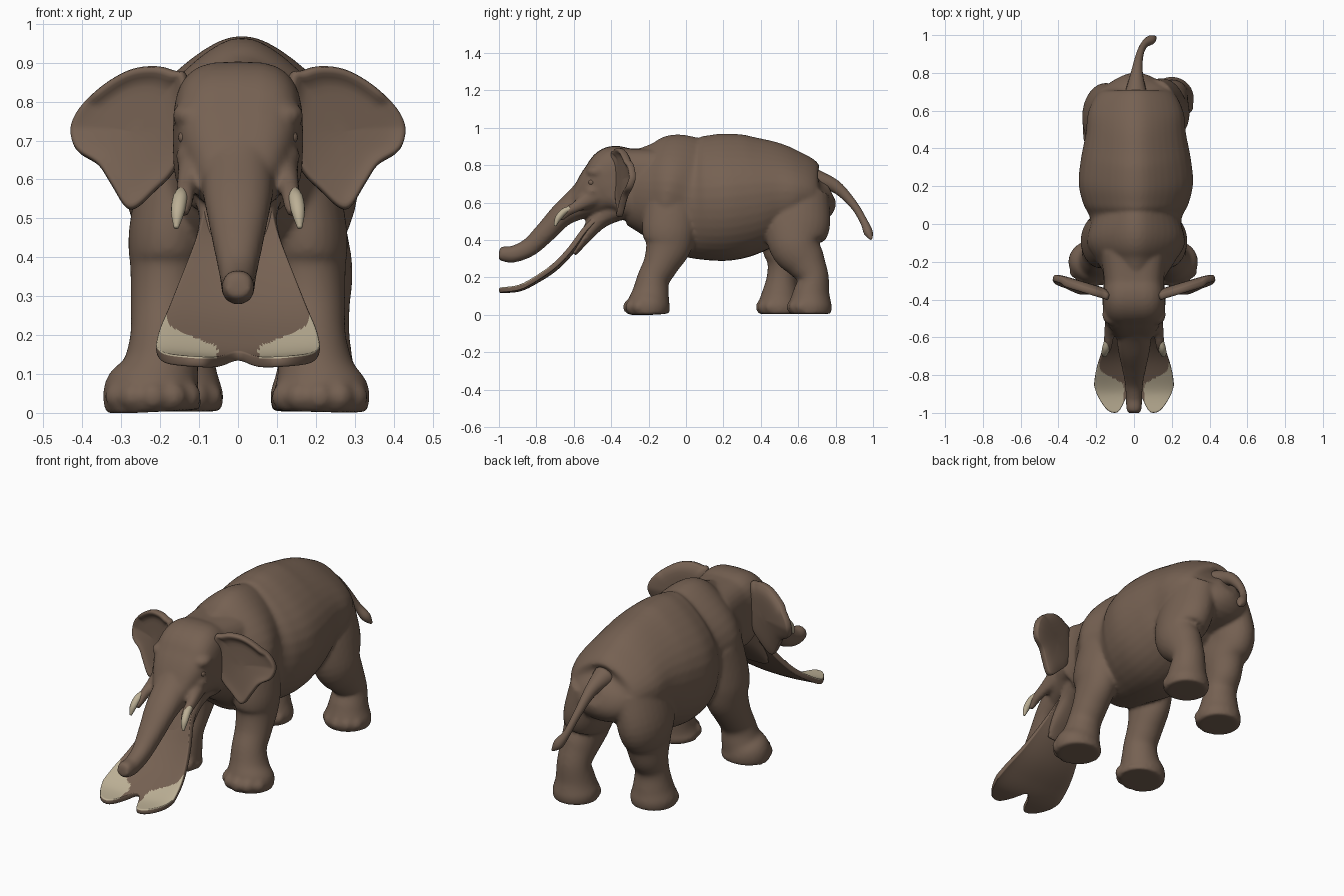
import bpy, bmesh, math
from mathutils import Vector, Matrix

if "Cube" in bpy.data.objects:
    bpy.data.objects.remove(bpy.data.objects["Cube"], do_unlink=True)


def material(name, rgb):
    m = bpy.data.materials.new(name)
    m.use_nodes = True
    m.diffuse_color = (*rgb, 1)
    m.node_tree.nodes["Principled BSDF"].inputs["Base Color"].default_value = (*rgb, 1)
    m.node_tree.nodes["Principled BSDF"].inputs["Roughness"].default_value = 0.8
    return m


SKIN = material("brown skin", (0.18, 0.12, 0.085))
IVORY = material("cream ivory", (0.50, 0.43, 0.30))


def spline(pts, steps, closed=False):
    """Smooth curve through points of any dimension."""
    n = len(pts)
    pick = (lambda i: pts[i % n]) if closed else (lambda i: pts[max(0, min(n - 1, i))])
    out = []
    for i in range(n if closed else n - 1):
        p, q, r, s = (Vector(pick(i + k)) for k in (-1, 0, 1, 2))
        for j in range(steps):
            t = j / steps
            out.append(q + ((r - p) * t + (p * 2 - q * 5 + r * 4 - s) * t ** 2
                            + (q * 3 - p - r * 3 + s) * t ** 3) / 2)
    return out if closed else out + [Vector(pts[-1])]


def tube(bm, pts, power=2, sides=28, steps=6, taper=0):
    """Loft (x, y, z, half width, half depth) sections along a smooth path."""
    path = spline([tuple(p) for p in pts], steps)
    rings = []
    for i, p in enumerate(path):
        c = Vector(p[:3])
        t = Vector(path[min(i + 1, len(path) - 1)][:3]) - Vector(path[max(i - 1, 0)][:3])
        t.normalize()
        a = (Vector((1, 0, 0)) - t * t.x).normalized()
        b = t.cross(a)
        ring = []
        for k in range(sides):
            ang = math.tau * k / sides
            u, v = (math.copysign(abs(f) ** (2 / power), f) for f in (math.cos(ang), math.sin(ang)))
            u *= 1 - taper * max(0, v) ** 2
            ring.append(bm.verts.new(c + a * u * p[3] + b * v * p[4]))
        rings.append(ring)
    for r, s in zip(rings, rings[1:]):
        for k in range(sides):
            m = (k + 1) % sides
            bm.faces.new((r[k], r[m], s[m], s[k]))
    bm.faces.new(rings[0])
    bm.faces.new(rings[-1])


def ball(bm, x, y, z, r, stretch=(1, 1, 1)):
    bmesh.ops.create_uvsphere(bm, u_segments=16, v_segments=10, radius=r,
                              matrix=Matrix.Translation((x, y, z)) @ Matrix.Diagonal((*stretch, 1)))


def finish(bm, name, mats, recalc=True):
    if recalc:
        bmesh.ops.recalc_face_normals(bm, faces=bm.faces)
    for f in bm.faces:
        f.smooth = True
    mesh = bpy.data.meshes.new(name)
    bm.to_mesh(mesh)
    bm.free()
    for m in mats:
        mesh.materials.append(m)
    ob = bpy.data.objects.new(name, mesh)
    bpy.context.scene.collection.objects.link(ob)
    return ob


# Torso, from rump to neck, narrower along the back
bm = bmesh.new()
torso = [(.775, .66, .05, .06), (.71, .635, .185, .145), (.60, .655, .25, .21), (.48, .66, .265, .268),
         (.35, .645, .29, .32), (.22, .63, .303, .34), (.11, .625, .28, .333), (.02, .63, .24, .32),
         (-.10, .66, .26, .31), (-.20, .67, .205, .25), (-.30, .68, .14, .20)]
tube(bm, [(.01, y, z, w, h) for y, z, w, h in torso], power=2.15, sides=40, taper=.42)

# Skull with a flat crown, then trunk
skull = [(-.15, .70, .18, .19), (-.30, .70, .16, .19), (-.39, .70, .168, .20),
         (-.46, .67, .158, .145), (-.54, .61, .12, .095), (-.60, .565, .085, .06)]
tube(bm, [(0, *p) for p in skull], power=3.2)
trunk = [(-.46, .67, .11, .13), (-.55, .61, .098, .095), (-.66, .537, .085, .066),
         (-.75, .443, .066, .057), (-.835, .363, .049, .05), (-.92, .325, .043, .045),
         (-.975, .326, .041, .041), (-1.0, .328, .034, .03)]
tube(bm, [(0, *p) for p in trunk], power=2.2)

# Lower jaw root
tube(bm, [(0, -.34, .60, .13, .09), (0, -.46, .515, .102, .055),
          (0, -.55, .40, .10, .03), (0, -.60, .325, .085, .015)], power=2.5)


def foot_toes(x, y, r):
    for k in range(-2, 3):
        a = k * 0.52
        ball(bm, x + r * math.sin(a), y - r * math.cos(a), .042, .038)


for s in (-1, 1):
    # Cheek, tusk sheath and brow
    tube(bm, [(.09 * s, -.40, .68, .06, .08), (.11 * s, -.50, .63, .045, .055),
              (.13 * s, -.575, .585, .028, .032), (.137 * s, -.635, .55, .024, .025),
              (.138 * s, -.675, .51, .014, .016)])
    ball(bm, .12 * s, -.48, .765, .05, (1, 1.1, .7))
    ball(bm, .115 * s, -.50, .66, .045, (1, 1.1, .8))
    # Front leg
    x = .21 if s > 0 else -.218
    tube(bm, [(.14 * s, -.07, .64, .11, .15), (.176 * s, -.09, .46, .105, .145),
              (.181 * s, -.095, .37, .096, .125), (.186 * s, -.135, .27, .09, .095),
              (.19 * s, -.175, .19, .088, .087), (.20 * s, -.19, .11, .10, .10),
              (x, -.20, .05, .128, .115), (x, -.20, .004, .12, .11)])
    foot_toes(x, -.20, .10)
    # Hind leg, one stepping forward
    near = s > 0
    x, y = (.20, .665) if near else (-.155, .50)
    tube(bm, [(.11 * s, .60 if near else .57, .65, .12, .165),
              (.155 * s, .59 if near else .565, .48, .12, .18),
              (x * .95, .585 if near else .54, .37, .105, .14),
              (x * .98, .64 if near else .535, .28, .092, .108),
              (x, y + .015, .20, .087, .083), (x, y + .005, .11, .10, .10),
              (x, y, .05, .117, .115), (x, y, .004, .112, .11)])
    foot_toes(x, y, .09)

# Fuse the skin into one smooth surface
body = finish(bm, "body", [SKIN])
fuse = body.modifiers.new("fuse", "REMESH")
fuse.mode = "VOXEL"
fuse.voxel_size = 0.01
fuse.use_smooth_shade = True
soften = body.modifiers.new("soften", "SMOOTH")
soften.factor = 0.5
soften.iterations = 6

# Tail with tuft
bm = bmesh.new()
tube(bm, [(.01, .69, .725, .06, .055), (.015, .80, .685, .032, .034), (.03, .895, .59, .02, .022),
          (.055, .95, .50, .019, .02), (.09, .975, .44, .026, .024), (.115, .99, .405, .006, .006)], sides=16)
finish(bm, "tail", [SKIN])

# Upper tusks and eyes
for s, side in ((1, "left"), (-1, "right")):
    bm = bmesh.new()
    tube(bm, [(.144 * s, -.62, .568, .014, .014), (.149 * s, -.655, .55, .019, .018),
              (.155 * s, -.685, .515, .017, .016), (.159 * s, -.70, .475, .006, .006)], sides=16)
    finish(bm, side + "_tusk", [IVORY])
    bm = bmesh.new()
    ball(bm, .137 * s, -.505, .708, .017)
    finish(bm, side + "_eye", [SKIN])

# Ears: a thin sheet with the top edge folded forward
outline = [(.13, .86), (.165, .88), (.213, .892), (.28, .882), (.354, .838), (.41, .78), (.43, .727),
           (.415, .674), (.36, .638), (.325, .585), (.277, .52), (.21, .573), (.165, .62), (.13, .70)]
for s, side in ((1, "left"), (-1, "right")):
    bm = bmesh.new()
    rim = spline(outline, 4, closed=True)
    centre = Vector((.26, .72))

    def ear_vert(p, push):
        sweep = max(0, min(1, (p.y - .48) / .25))
        return bm.verts.new((s * p.x, -.364 + .3 * (p.x - .16) * sweep + push, p.y))

    rings = []
    for scale, push in ((1, 0), (.93, 0), (.82, .006), (.6, .008), (.3, .008)):
        rings.append([ear_vert(centre + (p - centre) * scale,
                               push - (.015 if scale > .9 and p.y > .82 else 0)) for p in rim])
    for r, q in zip(rings, rings[1:]):
        for k in range(len(rim)):
            m = (k + 1) % len(rim)
            bm.faces.new((r[k], r[m], q[m], q[k]))
    hub = ear_vert(centre, .008)
    for k in range(len(rim)):
        bm.faces.new((rings[-1][k], rings[-1][(k + 1) % len(rim)], hub))
    ear = finish(bm, side + "_ear", [SKIN])
    thick = ear.modifiers.new("thickness", "SOLIDIFY")
    thick.thickness = 0.036
    thick.offset = 0
    ear.modifiers.new("round", "SUBSURF").levels = 1
    ear.modifiers["round"].render_levels = 1

# Shovel jaw: scooped sheet (y, z, half width) with two lobes at the tip
jaw = spline([(-.46, .505, .09), (-.54, .43, .105), (-.62, .327, .145), (-.70, .247, .178),
              (-.79, .187, .204), (-.89, .138, .212), (-1.0, .128, .195)], 10)


def jaw_at(y):
    for p, q in zip(jaw, jaw[1:]):
        if y >= q.x:
            return p.lerp(q, (y - p.x) / (q.x - p.x))
    return jaw[-1]


ACROSS, ALONG, LOBE = 60, 60, .11
bm = bmesh.new()
grid = []
for i in range(ALONG + 1):
    row = []
    for j in range(ACROSS + 1):
        u = 2 * j / ACROSS - 1
        x = abs(u) * .21
        # Rounded outer corner, soft notch between the lobes
        short = .15 * ((x - LOBE) / .1) ** 2.5 if x > LOBE else .13 * math.cos(math.pi / 2 * x / LOBE) ** 2.5
        t = i / ALONG
        y = -.46 - (.54 - short) * t
        p = jaw_at(y)
        row.append(bm.verts.new((u * p.z, y, p.y + u * u * (.01 + .025 * (1 - t)))))
    grid.append(row)
for i in range(ALONG):
    for j in range(ACROSS):
        f = bm.faces.new((grid[i][j], grid[i + 1][j], grid[i + 1][j + 1], grid[i][j + 1]))
        c = f.calc_center_median()
        # Cream lobes, reaching further back along the outer edge
        x = abs(c.x)
        back = -.87 + .55 * x + 4 * max(0, x - .175)
        f.material_index = 0 if x > .053 and c.y < back else 1
shovel = finish(bm, "lower_jaw", [IVORY, SKIN], recalc=False)
thick = shovel.modifiers.new("thickness", "SOLIDIFY")
thick.thickness = 0.027
thick.offset = 0
thick.material_offset = 1
thick.material_offset_rim = 1
shovel.modifiers.new("round", "SUBSURF").levels = 1
shovel.modifiers["round"].render_levels = 1
